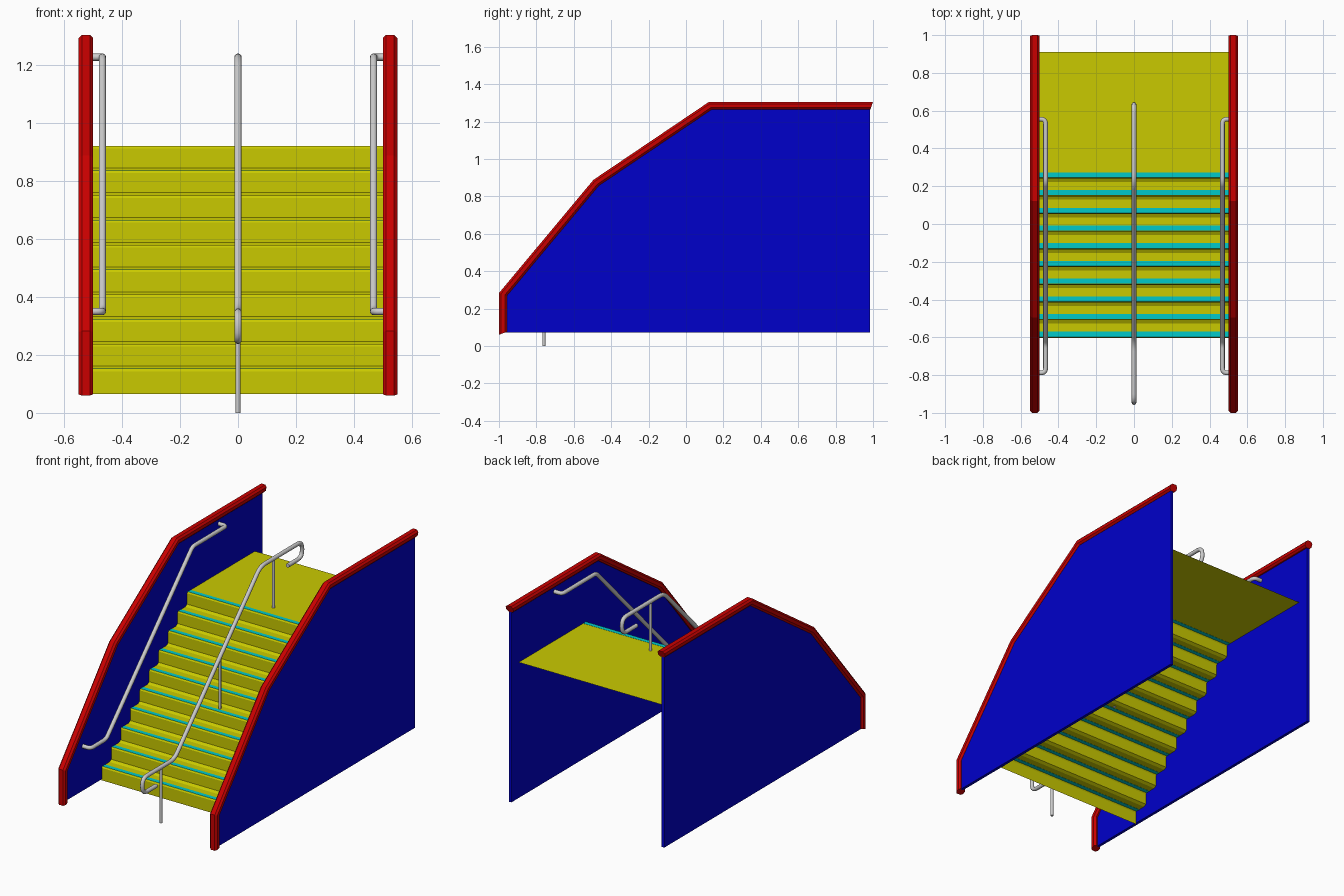
import bpy
import bmesh
from mathutils import Vector

if "Cube" in bpy.data.objects:
    bpy.data.objects.remove(bpy.data.objects["Cube"])


def material(name, rgb):
    m = bpy.data.materials.new(name)
    m.diffuse_color = (*rgb, 1)
    m.use_nodes = True
    m.node_tree.nodes["Principled BSDF"].inputs["Base Color"].default_value = m.diffuse_color
    return m


YELLOW = material("yellow", (0.59, 0.59, 0))
BLUE = material("blue", (0, 0, 0.59))
RED = material("red", (0.59, 0, 0))
TEAL = material("teal", (0, 0.59, 0.59))


def extrude_profile(name, profile, x0, x1, mat, closed=True):
    """Extrude a (y, z) profile along x; open profiles give a sheet."""
    n = len(profile)
    verts = [(x, y, z) for x in (x0, x1) for y, z in profile]
    faces = [(i, i + n, (i + 1) % n + n, (i + 1) % n)
             for i in range(n if closed else n - 1)]
    if closed:
        faces += [tuple(range(n)), tuple(reversed(range(n, 2 * n)))]
    me = bpy.data.meshes.new(name)
    me.from_pydata(verts, [], faces)
    me.materials.append(mat)
    if closed:
        bm = bmesh.new()
        bm.from_mesh(me)
        bmesh.ops.recalc_face_normals(bm, faces=bm.faces)
        bm.to_mesh(me)
        bm.free()
    ob = bpy.data.objects.new(name, me)
    bpy.context.collection.objects.link(ob)
    return ob


def offset_path(path, d):
    """Mitred offset to the right of a (y, z) path."""
    pts = [Vector(p) for p in path]
    dirs = [(b - a).normalized() for a, b in zip(pts, pts[1:])]
    out = []
    for i, p in enumerate(pts):
        a, b = dirs[max(i - 1, 0)], dirs[min(i, len(dirs) - 1)]
        na, nb = Vector((a.y, -a.x)), Vector((b.y, -b.x))
        m = (na + nb).normalized()
        out.append(tuple(p + m * d / m.dot(na)))
    return out


def tube(name, points, radius, bend=0.0):
    """Round tube along points, corners rounded by distance bend."""
    pts = [Vector(p) for p in points]
    path = [pts[0]]
    for a, p, b in zip(pts, pts[1:], pts[2:]):
        s, e = p + (a - p).normalized() * bend, p + (b - p).normalized() * bend
        for k in range(6):
            t = k / 5
            path.append(s * (1 - t) ** 2 + p * 2 * t * (1 - t) + e * t ** 2)
    path.append(pts[-1])
    cu = bpy.data.curves.new(name, 'CURVE')
    cu.dimensions = '3D'
    cu.bevel_depth = radius
    cu.bevel_resolution = 4
    cu.use_fill_caps = True
    sp = cu.splines.new('POLY')
    sp.points.add(len(path) - 1)
    for q, p in zip(sp.points, path):
        q.co = (*p, 1)
    sp.use_smooth = True
    ob = bpy.data.objects.new(name, cu)
    bpy.context.collection.objects.link(ob)
    return ob


# Stair sheet: ten risers with eased nosings and coved feet, then the landing
STEPS, RUN, RISE = 10, 0.0937, 0.0855
Y0, Z0, HALF = -0.603, 0.066, 0.523
profile = [(Y0, Z0)]
for i in range(STEPS):
    y, z = Y0 + i * RUN, Z0 + i * RISE
    if i:
        profile += [(y - 0.018, z), (y, z + 0.01)]
    profile += [(y, z + RISE - 0.008), (y + 0.005, z + RISE)]
    # Grip strip behind each nosing
    a, b, t = y + 0.006, y + 0.033, z + RISE
    extrude_profile(f"grip_strip_{i + 1}",
                    [(a, t - 0.001), (a, t + 0.001), (b, t + 0.001), (b, t - 0.001)],
                    -HALF, HALF, TEAL)
profile.append((0.91, Z0 + STEPS * RISE))
extrude_profile("stairs_and_landing", profile, -HALF, HALF, YELLOW, closed=False)

# Side walls with a chamfered coping along the front and top, ends cut at a slant
outer = [(-1, 0.06), (-1, 0.283), (-0.495, 0.888), (0.123, 1.305), (1, 1.305)]
inner = offset_path(outer, 0.042)
inner[0] = (inner[0][0], 0.075)
inner[-1] = (0.985, inner[-1][1])
coping = outer + inner[::-1]
wall = offset_path(outer, 0.03)
wall[0] = (wall[0][0], 0.073)
wall[-1] = (0.983, wall[-1][1])
wall.append((0.983, 0.073))
for side, s in (("left", -1), ("right", 1)):
    extrude_profile(f"{side}_wall", wall, s * 0.52, s * 0.538, BLUE)
    cap = extrude_profile(f"{side}_coping", coping, s * 0.5, s * 0.55, RED)
    # Chamfer only the lengthwise edges
    weights = cap.data.attributes.new("bevel_weight_edge", 'FLOAT', 'EDGE')
    n = len(outer)
    for e in cap.data.edges:
        a, b = e.vertices
        weights.data[e.index].value = float(a // n == b // n)
    bev = cap.modifiers.new("chamfer", 'BEVEL')
    bev.width = 0.011
    bev.segments = 1
    bev.limit_method = 'WEIGHT'

    # Wall handrail with ends returning to the wall
    x, w = s * 0.468, s * 0.522
    tube(f"{side}_handrail",
         [(w, -0.788, 0.35), (x, -0.788, 0.35), (x, -0.635, 0.35),
          (x, 0.22, 1.228), (x, 0.555, 1.228), (w, 0.555, 1.228)], 0.0125, 0.025)

# Centre handrail with hooked ends
tube("centre_handrail",
     [(0, -0.81, 0.25), (0, -0.945, 0.25), (0, -0.945, 0.348), (0, -0.63, 0.348),
      (0, 0.22, 1.228), (0, 0.633, 1.228), (0, 0.633, 1.13), (0, 0.49, 1.13)],
     0.0125, 0.045)

# Posts under the centre handrail
for name, y, z0, z1 in (("lower", -0.76, 0, 0.345), ("middle", -0.18, 0.49, 0.81),
                        ("upper", 0.35, 0.92, 1.225)):
    tube(f"{name}_post", [(0, y, z0), (0, y, z1)], 0.0085)
